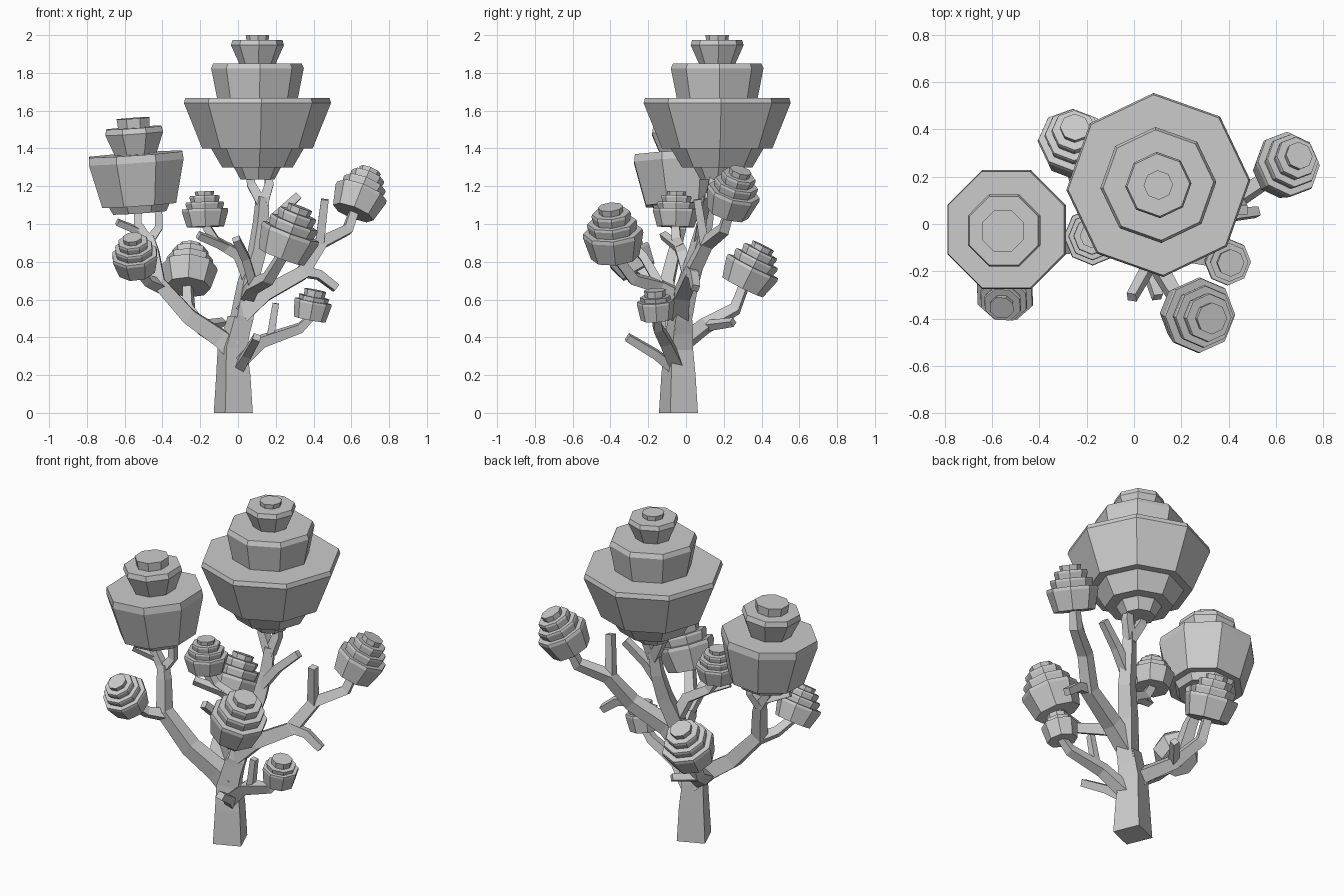
import bpy
import bmesh
from math import cos, sin, pi, sqrt
from mathutils import Vector

old = bpy.data.objects.get("Cube")
if old:
    bpy.data.objects.remove(old, do_unlink=True)

grey = bpy.data.materials.new("plain_grey")
grey.use_nodes = True
colour = (.6, .6, .6, 1)
grey.diffuse_color = colour
grey.node_tree.nodes["Principled BSDF"].inputs["Base Color"].default_value = colour

UP = Vector((0, 0, 1))


def loft(name, rings):
    """Skin a list of equal point rings into one closed flat-shaded object."""
    bm = bmesh.new()
    loops = [[bm.verts.new(point) for point in ring] for ring in rings]
    sides = len(loops[0])
    for lower, upper in zip(loops, loops[1:]):
        for i in range(sides):
            j = (i + 1) % sides
            bm.faces.new((lower[i], lower[j], upper[j], upper[i]))
    bm.faces.new(list(reversed(loops[0])))
    bm.faces.new(loops[-1])
    bmesh.ops.recalc_face_normals(bm, faces=bm.faces)
    mesh = bpy.data.meshes.new(name)
    bm.to_mesh(mesh)
    bm.free()
    mesh.materials.append(grey)
    obj = bpy.data.objects.new(name, mesh)
    bpy.context.scene.collection.objects.link(obj)
    return obj


def ring(centre, turn, radius, sides, phase):
    angles = [2 * pi * i / sides + phase for i in range(sides)]
    return [centre + turn @ Vector((radius * cos(a), radius * sin(a), 0)) for a in angles]


def branch(name, start_width, end_width, *path, phase=pi / 4):
    """Square limb through the path, its half width shrinking evenly."""
    points = [Vector(p) for p in path]
    last = len(points) - 1
    rings, heading, turn = [], UP, UP.rotation_difference(UP)
    for i, point in enumerate(points):
        before = points[max(i - 1, 0)]
        after = points[min(i + 1, last)]
        tangent = (after - before).normalized()
        turn = heading.rotation_difference(tangent) @ turn
        heading = tangent
        width = start_width + (end_width - start_width) * i / last
        rings.append(ring(point, turn, width * sqrt(2), 4, phase))
    return loft(name, rings)


def foliage(name, base, tip, radius, profile, phase=0):
    """Stepped eight-sided crown along the line from base to tip."""
    base, tip = Vector(base), Vector(tip)
    axis = tip - base
    turn = UP.rotation_difference(axis.normalized())
    rings = [ring(base + axis * h, turn, radius * r, 8, phase) for r, h in profile]
    return loft(name, rings)


# Crown profiles: share of rim radius, share of height
large_profile = [
    (.23, 0), (.32, .085), (.48, .085), (.63, .215), (.75, .215),
    (1, .53), (.98, .565), (.55, .565), (.63, .77), (.6, .805),
    (.25, .805), (.36, .93), (.34, .965), (.15, .965), (.16, 1),
]
wide_profile = [
    (.56, 0), (.64, .08), (.78, .08), (1, .54), (.98, .62), (.44, .62),
    (.61, .84), (.58, .9), (.33, .9), (.35, 1),
]
small_profile = [
    (.8, 0), (1, .44), (.98, .51), (.77, .51), (.83, .65), (.81, .7),
    (.6, .7), (.65, .83), (.63, .88), (.39, .88), (.42, 1),
]
low_profile = [
    (.85, 0), (1, .55), (.98, .63), (.78, .63), (.82, .78), (.55, .78), (.58, 1),
]

# Crowns
foliage("top_foliage", (.103, .165, 1.235), (.103, .165, 2), .39, large_profile, pi / 60)
foliage("left_foliage", (-.52, -.015, 1.06), (-.555, -.03, 1.56), .272, wide_profile, pi / 8)
foliage("right_foliage", (.61, .22, 1.06), (.7, .29, 1.285), .143, small_profile)
foliage("front_foliage", (.23, -.375, .825), (.33, -.4, 1.09), .161, small_profile)
foliage("low_left_foliage", (-.535, -.25, .75), (-.56, -.355, .93), .128, small_profile, pi / 8)
foliage("back_foliage", (-.265, .3, .665), (-.25, .41, .885), .15, small_profile)
foliage("middle_foliage", (-.172, -.055, .985), (-.178, -.05, 1.172), .123, small_profile)
foliage("low_right_foliage", (.38, -.155, .495), (.41, -.165, .65), .1, low_profile)

# Trunk and main stem
twist = 3 * pi / 8
branch("trunk", .079, .05, (-.025, -.04, 0), (-.025, -.04, .2), (-.03, -.04, .34),
       (.01, -.03, .5), phase=twist)
branch("main_stem", .052, .027, (-.03, -.04, .34), (.02, -.03, .5), (.05, .01, .68),
       (.1, .06, .85), (.12, .1, 1), (.13, .12, 1.14), phase=twist)
branch("top_fork_left", .026, .02, (.13, .12, 1.1), (.07, .14, 1.21), (.06, .14, 1.27))
branch("top_fork_right", .026, .02, (.13, .12, 1.1), (.165, .14, 1.21), (.16, .15, 1.27))
branch("main_stub", .026, .02, (.11, .07, .92), (.2, .09, 1.04), (.32, .12, 1.15))

# Left limb and its forks
branch("left_limb", .052, .024, (-.03, -.04, .34), (-.1, -.05, .4), (-.26, -.08, .51),
       (-.42, -.1, .69), (-.45, -.06, .86), (-.47, -.04, .93))
branch("left_fork_outer", .024, .018, (-.47, -.04, .91), (-.53, -.03, 1), (-.53, -.02, 1.08))
branch("left_fork_inner", .024, .018, (-.47, -.04, .91), (-.42, -.02, .98), (-.42, -.02, 1.1))
branch("left_stub", .018, .016, (-.52, -.03, .96), (-.64, -.08, 1.01))
branch("low_left_stem", .028, .02, (-.41, -.1, .67), (-.48, -.18, .7), (-.54, -.26, .77))

# Right limb and its forks
branch("right_limb", .045, .022, (.02, -.03, .52), (.14, -.02, .63), (.34, .03, .74),
       (.44, .11, .9), (.58, .2, .97), (.615, .23, 1.07))
branch("right_up_stub", .024, .02, (.43, .1, .88), (.46, .06, 1.13))
branch("right_down_stub", .026, .02, (.33, .02, .75), (.43, .04, .73), (.52, .05, .66))

# Front limb, its stub, and the low front stub
branch("front_limb", .036, .024, (.04, 0, .6), (.08, -.14, .67), (.16, -.28, .71), (.24, -.38, .84))
branch("front_stub", .024, .02, (.08, -.14, .68), (.04, -.22, .82), (-.01, -.31, .92))
branch("low_front_stub", .026, .02, (0, -.06, .23), (.05, -.16, .31), (.1, -.31, .4))

# Low right limb
branch("low_right_limb", .036, .018, (-.01, -.05, .25), (.13, -.11, .38), (.33, -.15, .45),
       (.39, -.155, .51))
branch("low_right_stub", .02, .017, (.17, -.12, .39), (.2, -.13, .58))

# Back limb
branch("back_limb", .038, .022, (-.04, -.03, .36), (-.2, .1, .46), (-.26, .26, .55),
       (-.265, .31, .68))
branch("back_stub", .022, .018, (-.2, .1, .46), (-.08, .25, .48))

# Middle limb
branch("middle_limb", .032, .02, (.06, .02, .7), (0, -.02, .84), (-.12, -.05, .91),
       (-.175, -.055, 1))
branch("middle_stub", .022, .018, (-.04, -.03, .87), (-.21, -.12, .94))
